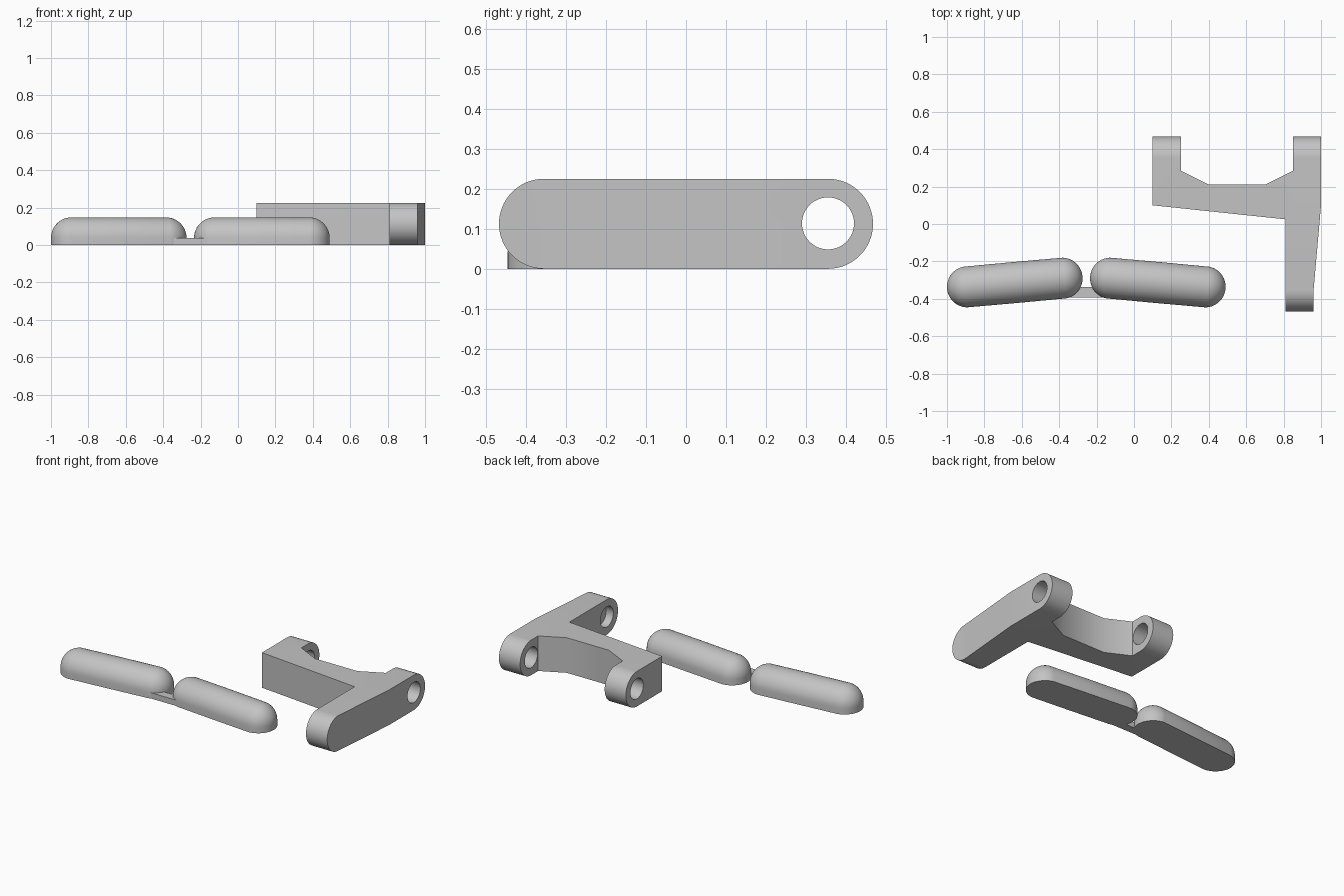
import bpy, bmesh, math
from mathutils import Matrix, Vector

cube = bpy.data.objects.get("Cube")
if cube:
    bpy.data.objects.remove(cube, do_unlink=True)

grey = bpy.data.materials.new("plain grey")
grey.use_nodes = True
grey.diffuse_color = (0.55, 0.55, 0.55, 1)
grey.node_tree.nodes["Principled BSDF"].inputs["Base Color"].default_value = (0.55, 0.55, 0.55, 1)


def finish(name, bm):
    bmesh.ops.recalc_face_normals(bm, faces=bm.faces)
    mesh = bpy.data.meshes.new(name)
    bm.to_mesh(mesh)
    bm.free()
    mesh.materials.append(grey)
    obj = bpy.data.objects.new(name, mesh)
    bpy.context.scene.collection.objects.link(obj)
    return obj


def prism(name, points, direction):
    """Extrude a closed outline along a direction."""
    bm = bmesh.new()
    face = bm.faces.new([bm.verts.new(p) for p in points])
    ext = bmesh.ops.extrude_face_region(bm, geom=[face])
    bmesh.ops.translate(bm, vec=Vector(direction),
                        verts=[v for v in ext["geom"] if isinstance(v, bmesh.types.BMVert)])
    return finish(name, bm)


def arc(x, y, z, r, start, end, steps):
    angles = [start + (end - start) * i / steps for i in range(steps + 1)]
    return [(x, y + r * math.cos(a), z + r * math.sin(a)) for a in angles]


def activate(obj):
    bpy.ops.object.select_all(action='DESELECT')
    obj.select_set(True)
    bpy.context.view_layer.objects.active = obj


def cut(obj, cutter, operation):
    mod = obj.modifiers.new("cut", 'BOOLEAN')
    mod.object, mod.operation, mod.solver = cutter, operation, 'EXACT'
    activate(obj)
    bpy.ops.object.modifier_apply(modifier=mod.name)
    bpy.data.objects.remove(cutter, do_unlink=True)


def smooth(obj):
    activate(obj)
    bpy.ops.object.shade_smooth_by_angle(angle=math.radians(30))


# Forked bracket: plan outline trimmed by a round-ended side profile
R, END, HOLE = 0.1125, 0.355, 0.065
plan = [(0.1, 0.1), (0.81, 0.025), (0.81, -0.6), (0.96, -0.6), (0.96, -END), (1, 0.1),
        (1, 0.6), (0.85, 0.6), (0.85, 0.285), (0.7, 0.21), (0.4, 0.21), (0.25, 0.285),
        (0.25, 0.6), (0.1, 0.6)]
bracket = prism("forked_bracket", [(x, y, -0.1) for x, y in plan], (0, 0, 0.5))
half = math.pi / 2
side = arc(0, END, R, R, -half, half, 32) + arc(0, -END, R, R, half, 3 * half, 32)
cut(bracket, prism("side_trim", side, (1.2, 0, 0)), 'INTERSECT')

# Through hole in the fork, blind socket in the front arm
for y, x, length in ((END, 0, 1.2), (-END, 0.7, 0.16)):
    circle = arc(x, y, R + 0.001, HOLE, 0, 2 * math.pi, 48)[:-1]
    cut(bracket, prism("hole_cutter", circle, (length, 0, 0)), 'DIFFERENCE')
smooth(bracket)


# Half-round pads on a short vertical skirt
def pad(name, start, end, r=0.11, skirt=0.0375):
    a, b = Vector(start), Vector(end)
    axis = b - a
    bm = bmesh.new()
    bmesh.ops.create_uvsphere(bm, u_segments=48, v_segments=24, radius=r,
                              matrix=Matrix.Rotation(half, 4, 'Y'))
    for v in bm.verts:
        if abs(v.co.x) > 1e-4:
            v.co.x += math.copysign(axis.length / 2, v.co.x)
    bmesh.ops.bisect_plane(bm, geom=bm.verts[:] + bm.edges[:] + bm.faces[:], dist=1e-4,
                           plane_co=(0, 0, 0), plane_no=(0, 0, 1), clear_inner=True)
    rim = [e for e in bm.edges if e.is_boundary]
    ext = bmesh.ops.extrude_edge_only(bm, edges=rim)["geom"]
    for v in ext:
        if isinstance(v, bmesh.types.BMVert):
            v.co.z = -skirt
    bmesh.ops.contextual_create(bm, geom=[e for e in ext if isinstance(e, bmesh.types.BMEdge)])
    turn = Matrix.Rotation(math.atan2(axis.y, axis.x), 4, 'Z')
    mid = (a + b) / 2
    bm.transform(Matrix.Translation((mid.x, mid.y, skirt)) @ turn)
    smooth(finish(name, bm))


pad("right_pad", (-0.89, -0.336), (-0.385, -0.29))
pad("left_pad", (-0.125, -0.29), (0.38, -0.336))

# Thin bar joining the pads
prism("joining_bar", [(-0.37, -0.392, 0), (-0.14, -0.392, 0), (-0.14, -0.338, 0),
                      (-0.37, -0.338, 0)], (0, 0, 0.037))
